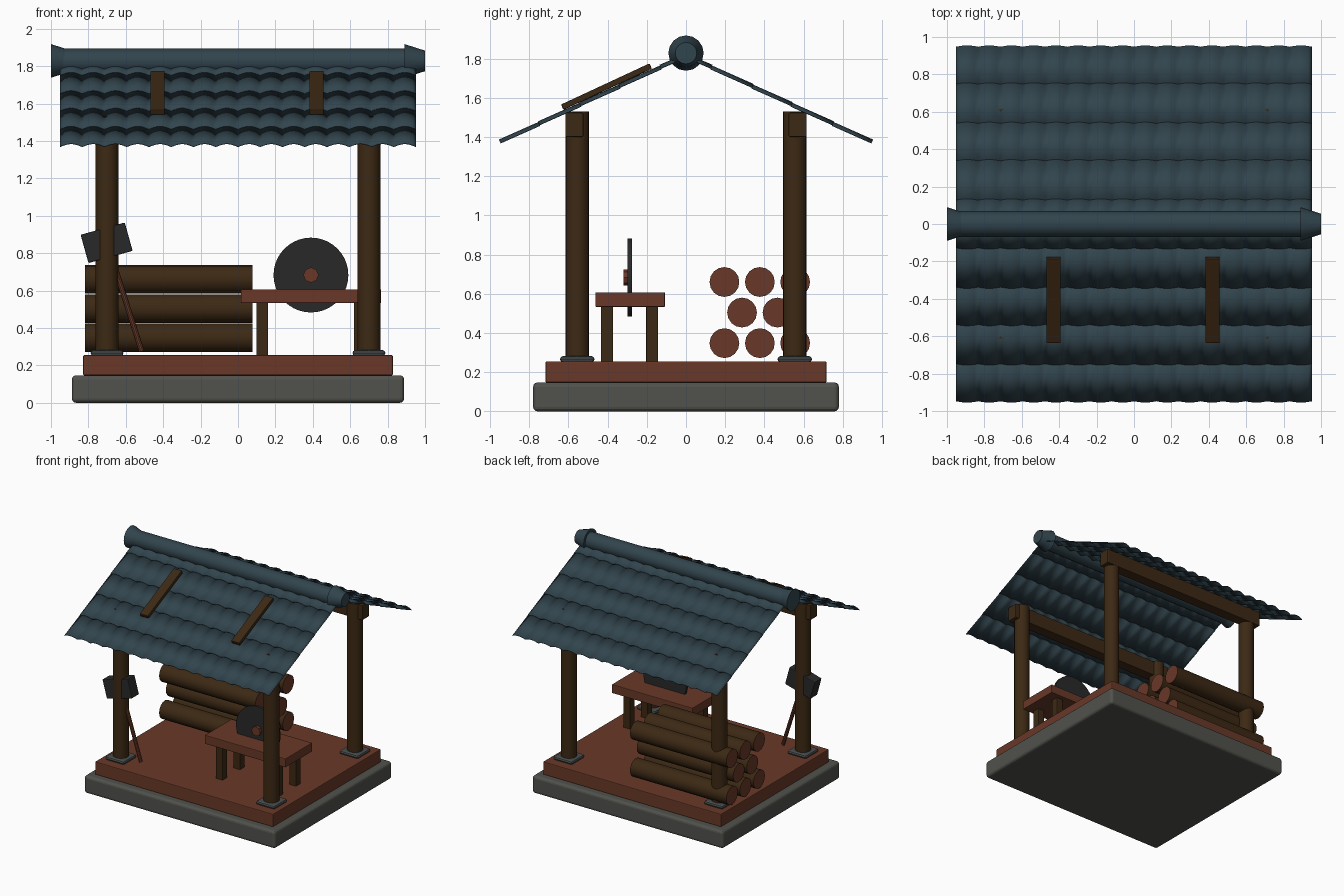
import bpy, bmesh, math
from mathutils import Vector

if "Cube" in bpy.data.objects:
    bpy.data.objects.remove(bpy.data.objects["Cube"])


def material(name, rgb):
    m = bpy.data.materials.new(name)
    m.diffuse_color = (*rgb, 1)
    m.use_nodes = True
    m.node_tree.nodes["Principled BSDF"].inputs["Base Color"].default_value = m.diffuse_color
    return m


STONE = material("grey stone", (0.082, 0.082, 0.073))
PAD = material("slate grey", (0.068, 0.076, 0.076))
RED = material("red brown wood", (0.140, 0.040, 0.021))
BROWN = material("dark brown wood", (0.046, 0.022, 0.007))
TILE = material("blue grey tile", (0.031, 0.058, 0.074))
METAL = material("dark metal", (0.022, 0.022, 0.023))


def finish(ob, *mats):
    for m in mats:
        ob.data.materials.append(m)
    return ob


def box(name, lo, hi, mat, bevel=0.0, segments=2, rot=(0, 0, 0)):
    """Box between two corners, turned about its centre."""
    lo, hi = Vector(lo), Vector(hi)
    bpy.ops.mesh.primitive_cube_add(size=1, location=(lo + hi) / 2, rotation=rot)
    ob = bpy.context.object
    ob.name = name
    ob.scale = hi - lo
    bpy.ops.object.transform_apply(location=False, rotation=False, scale=True)
    if bevel:
        mod = ob.modifiers.new("bevel", 'BEVEL')
        mod.width, mod.segments = bevel, segments
    return finish(ob, mat)


def rod(name, a, b, r1, mat, r2=None, sides=16, cap=None):
    """Round bar or cone from a to b; the ends may take a second colour."""
    a, b = Vector(a), Vector(b)
    bpy.ops.mesh.primitive_cone_add(
        vertices=sides, radius1=r1, radius2=r1 if r2 is None else r2,
        depth=(b - a).length, location=(a + b) / 2,
        rotation=(b - a).to_track_quat('Z', 'Y').to_euler())
    ob = bpy.context.object
    ob.name = name
    bpy.ops.object.shade_smooth_by_angle(angle=math.radians(35))
    finish(ob, mat)
    if cap:
        ob.data.materials.append(cap)
        for p in ob.data.polygons:
            p.material_index = int(abs(p.normal.z) > 0.9)
    return ob


# Plinth and floor
box("stone_plinth", (-0.888, -0.78, 0), (0.888, 0.78, 0.147), STONE, 0.022, 3)
box("wood_floor", (-0.828, -0.717, 0.147), (0.828, 0.717, 0.255), RED, 0.006)

# Posts on stone pads
for x, sx in ((-0.70, "left"), (0.70, "right")):
    for y, sy in ((-0.555, "front"), (0.555, "back")):
        box(f"{sy}_{sx}_pad", (x - 0.088, y - 0.088, 0.25),
            (x + 0.088, y + 0.088, 0.282), PAD, 0.016)
        rod(f"{sy}_{sx}_post", (x, y, 0.27), (x, y, 1.53), 0.061, BROWN)

# Beams along the eaves
for y, sy in ((-0.57, "front"), (0.57, "back")):
    box(f"{sy}_beam", (-0.79, y - 0.046, 1.40), (0.79, y + 0.046, 1.525), BROWN, 0.006)

# Roof: overlapping rows of arched tiles on two slopes
SLOPE, RIDGE_Z, HALF = 0.465, 1.818, 0.952
ROWS = (0.0, 0.13, 0.34, 0.54, 0.75, 0.95)
ARCHES, STEPS = 16, 6


def roof_slope(name, side):
    bm = bmesh.new()
    n = ARCHES * STEPS
    for top, low in zip(ROWS, ROWS[1:]):
        lines = []
        for y, lift in ((top, 0.0), (low, 0.004)):
            line = []
            for i in range(n + 1):
                arch = math.sin(math.pi * (i % STEPS) / STEPS)
                up = 0.018 * arch - 0.010 + lift
                line.append(bm.verts.new((-HALF + 2 * HALF * i / n,
                                          side * (y + up * 0.4),
                                          RIDGE_Z - SLOPE * y + up * 0.9)))
            lines.append(line)
        for i in range(n):
            q = [lines[0][i], lines[0][i + 1], lines[1][i + 1], lines[1][i]]
            bm.faces.new(q if side > 0 else q[::-1])
    for f in bm.faces:
        f.normal_update()
        if f.normal.z < 0:
            f.normal_flip()
    me = bpy.data.meshes.new(name)
    bm.to_mesh(me)
    bm.free()
    ob = bpy.data.objects.new(name, me)
    bpy.context.collection.objects.link(ob)
    bpy.context.view_layer.objects.active = ob
    bpy.ops.object.select_all(action='DESELECT')
    ob.select_set(True)
    bpy.ops.object.shade_smooth_by_angle(angle=math.radians(40))
    mod = ob.modifiers.new("thickness", 'SOLIDIFY')
    mod.thickness = 0.004
    return finish(ob, TILE)


roof_slope("front_roof_tiles", -1)
roof_slope("back_roof_tiles", 1)

# Ridge roll with a flared collar at each end
rod("ridge_roll", (-0.95, 0, 1.825), (0.95, 0, 1.825), 0.069, TILE)
rod("left_ridge_collar", (-1, 0, 1.828), (-0.89, 0, 1.828), 0.09, TILE, 0.055)
rod("right_ridge_collar", (0.89, 0, 1.828), (1, 0, 1.828), 0.09, TILE, 0.055)

# Two repair planks lying on the front slope
for x, sx in ((-0.43, "left"), (0.42, "right")):
    box(f"{sx}_roof_plank", (x - 0.038, -0.655, 1.642), (x + 0.038, -0.157, 1.672),
        BROWN, 0.005, 2, (math.atan(SLOPE), 0, 0))

# Log stack
for row, (z, ys) in enumerate(((0.348, (0.196, 0.377, 0.557)),
                               (0.504, (0.286, 0.467)),
                               (0.660, (0.196, 0.377, 0.557)))):
    for k, y in enumerate(ys):
        rod(f"log_{row + 1}_{k + 1}", (-0.818, y, z), (0.078, y, z), 0.076,
            BROWN, cap=RED)

# Saw bench
box("bench_top", (0.015, -0.463, 0.533), (0.765, -0.107, 0.607), RED, 0.005)
for x, sx in ((0.13, "left"), (0.65, "right")):
    for y, sy in ((-0.403, "front"), (-0.173, "back")):
        box(f"{sy}_{sx}_bench_leg", (x - 0.031, y - 0.031, 0.25),
            (x + 0.031, y + 0.031, 0.54), BROWN, 0.004)
rod("saw_blade", (0.39, -0.298, 0.683), (0.39, -0.276, 0.683), 0.2, METAL, sides=40)
rod("saw_hub", (0.39, -0.32, 0.683), (0.39, -0.29, 0.683), 0.041, RED, sides=8)

# Sledge hammer leaning at the front left post
rod("hammer_handle", (-0.515, -0.555, 0.275), (-0.70, -0.555, 0.855), 0.015, RED, sides=10)
box("hammer_head", (-0.825, -0.602, 0.777), (-0.58, -0.508, 0.934), METAL, 0.005, 2,
    (0, -math.radians(15.5), 0))
